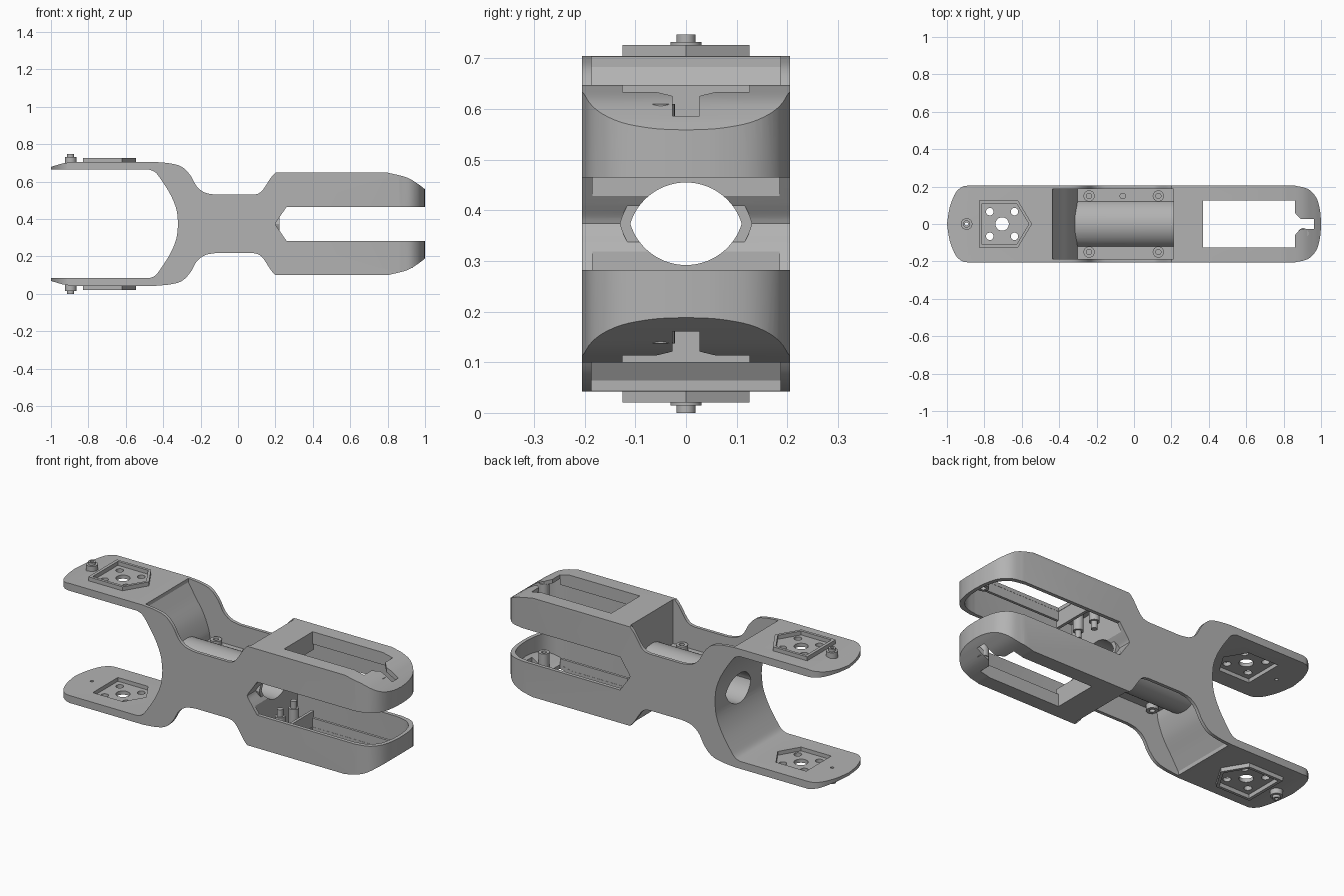
import bpy, bmesh, math
from mathutils import Vector

cube = bpy.data.objects.get("Cube")
if cube:
    bpy.data.objects.remove(cube)

MID = 0.3735      # height of the symmetry plane; heights below are relative to it
W = 0.205         # half width

grey = bpy.data.materials.new("satin grey")
grey.use_nodes = True
grey.diffuse_color = (0.45, 0.45, 0.45, 1)
grey.node_tree.nodes["Principled BSDF"].inputs["Base Color"].default_value = (0.45, 0.45, 0.45, 1)


def curve(pts, n=5):
    """Smooth run through a few points."""
    p = [Vector(q) for q in pts]
    p = [2 * p[0] - p[1]] + p + [2 * p[-1] - p[-2]]
    out = []
    for a, b, c, d in zip(p, p[1:], p[2:], p[3:]):
        for i in range(n):
            t = i / n
            v = b * 2 + (c - a) * t + (2 * a - 5 * b + 4 * c - d) * t**2 + (3 * b - a - 3 * c + d) * t**3
            out.append(tuple(v / 2))
    return out + [tuple(pts[-1])]


def prism(name, pts, axis, lo, hi, side=1):
    """Extrude a 2D outline along an axis; side -1 mirrors it below the middle."""
    def place(a, b, h):
        x, y, z = {"x": (h, a, b), "y": (a, h, b), "z": (a, b, h)}[axis]
        return x, y, MID + side * z
    bm = bmesh.new()
    low = [bm.verts.new(place(a, b, lo)) for a, b in pts]
    top = [bm.verts.new(place(a, b, hi)) for a, b in pts]
    bm.faces.new(low)
    bm.faces.new(top)
    for i in range(len(pts)):
        j = (i + 1) % len(pts)
        bm.faces.new((low[i], low[j], top[j], top[i]))
    bmesh.ops.recalc_face_normals(bm, faces=bm.faces)
    me = bpy.data.meshes.new(name)
    bm.to_mesh(me)
    bm.free()
    me.materials.append(grey)
    ob = bpy.data.objects.new(name, me)
    bpy.context.collection.objects.link(ob)
    return ob


def ring(x, y, r, n=24):
    return [(x + r * math.cos(2 * math.pi * i / n), y + r * math.sin(2 * math.pi * i / n)) for i in range(n)]


def rect(x0, x1, y0, y1):
    return [(x0, y0), (x1, y0), (x1, y1), (x0, y1)]


def combine(target, tool, op="DIFFERENCE"):
    mod = target.modifiers.new("cut", "BOOLEAN")
    mod.operation, mod.object, mod.solver = op, tool, "EXACT"
    bpy.context.view_layer.objects.active = target
    bpy.ops.object.modifier_apply(modifier=mod.name)
    bpy.data.objects.remove(tool)


def mirrored(half):
    """Close an outline by reflecting it in its second coordinate."""
    return half + [(a, -b) for a, b in reversed(half) if abs(b) > 1e-5]


def plan(inset):
    """Rounded outline seen from above."""
    left = curve([(-1, 0), (-0.985, 0.09), (-0.955, 0.165), (-0.92, 0.198), (-0.89, W)])
    right = curve([(0.86, W), (0.93, 0.187), (0.975, 0.14), (0.995, 0.07), (1, 0)])
    return [(a - math.copysign(inset, a), b * (W - inset) / W) for a, b in mirrored(left + right)]


def lens(r, drop):
    """Pointed oval: two arcs meeting at the sides."""
    e = math.acos(drop / r)
    arc = [(r * math.sin(-e + 2 * e * i / 32), r * math.cos(-e + 2 * e * i / 32) - drop) for i in range(33)]
    return arc + [(a, -b) for a, b in reversed(arc[1:-1])]


# Main double-fork body
mouth = curve([(-0.32, 0), (-0.33, 0.08), (-0.364, 0.162), (-0.417, 0.245), (-0.445, 0.278), (-0.475, 0.29)])
tip = [(-1, 0.29), (-1, 0.305), (-0.94, 0.323), (-0.89, 0.331)]
neck = curve([(-0.44, 0.331), (-0.36, 0.323), (-0.30, 0.305), (-0.255, 0.26), (-0.22, 0.20), (-0.176, 0.167), (-0.12, 0.156)])
shoulder = curve([(0.08, 0.156), (0.11, 0.163), (0.135, 0.185), (0.176, 0.247), (0.2, 0.274)])
nose = curve([(0.8, 0.274), (0.9, 0.249), (0.96, 0.215), (1, 0.185)])
slit = [(1, 0.0915), (0.26, 0.0915)] + curve([(0.225, 0.04), (0.207, 0.015), (0.2, 0)])
body = prism("fork_body", mirrored(mouth + tip + neck + shoulder + nose + slit), "y", -0.3, 0.3)
combine(body, prism("plan_cutter", plan(0), "z", -0.6, 0.6), "INTERSECT")

pentagon = [(-0.83, -0.125), (-0.62, -0.125), (-0.545, 0), (-0.62, 0.125), (-0.83, 0.125)]
inner_pentagon = [(-0.69 + (a + 0.69) * 0.88, b * 0.88) for a, b in pentagon]
boss_spots = [(x, y) for x in (-0.24, 0.13) for y in (-0.15, 0.15)]

for s in (1, -1):
    # Waist channel between thin side walls
    back = curve([(-0.435, 0.31), (-0.395, 0.245), (-0.342, 0.162), (-0.31, 0.08), (-0.302, 0.03)])
    combine(body, prism("channel", [(-0.435, 0.5)] + back + [(0.21, 0.03), (0.21, 0.5)], "y", -0.187, 0.187, s))
    # Hollow inside each prong
    inside = [(0.235, 0.03), (0.235, 0.254), (0.79, 0.254)]
    inside += curve([(0.88, 0.233), (0.95, 0.195), (0.985, 0.17)]) + [(0.985, 0.03)]
    hollow = prism("hollow", inside, "y", -0.3, 0.3, s)
    combine(hollow, prism("hollow_plan", plan(0.02), "z", -0.6, 0.6), "INTERSECT")
    combine(body, hollow)
    # Recess on the inner face of each arm
    combine(body, prism("pocket", inner_pentagon, "z", 0.2, 0.311, s))

# Battery-shaped opening with a keyhole notch, cut through both prongs
window = [(0.37, -0.125), (0.86, -0.125), (0.86, -0.06), (0.89, -0.027), (0.963, -0.027)]
combine(body, prism("window", mirrored(window), "z", -0.6, 0.6))

# Central cable tube
combine(body, prism("tube", lens(0.135, 0.0335), "x", -0.315, 0.222), "UNION")
combine(body, prism("bore", lens(0.115, 0.0335), "x", -0.6, 0.4))

# Mounting and pin holes through both arms
holes = [(-0.705, 0, 0.036), (-0.895, 0, 0.009)]
holes += [(-0.705 + i * 0.066, j * 0.066, 0.02) for i in (-1, 1) for j in (-1, 1)]
for x, y, r in holes:
    combine(body, prism("hole", ring(x, y, r), "z", -0.6, 0.6))

parts = [body]
for s, label in ((1, "upper"), (-1, "lower")):
    # Raised pentagon collar on the outside of the arm
    collar = prism(label + "_collar", pentagon, "z", 0.325, 0.353, s)
    combine(collar, prism("collar_cut", inner_pentagon, "z", 0.2, 0.5, s))
    # Stepped pivot pin
    base = prism(label + "_pin", ring(-0.895, 0, 0.031), "z", 0.32, 0.359, s)
    combine(base, prism("pin_tip", ring(-0.895, 0, 0.019), "z", 0.35, 0.3735, s), "UNION")
    combine(base, prism("pin_hole", ring(-0.895, 0, 0.009), "z", 0.2, 0.5, s))
    parts += [collar, base]
    # Screw bosses in the channel
    for x, y in boss_spots:
        boss = prism(label + "_screw_boss", ring(x, y, 0.03), "z", 0.02, 0.06, s)
        combine(boss, prism("screw_hole", ring(x, y, 0.014), "z", 0.045, 0.2, s))
        parts.append(boss)
    parts.append(prism(label + "_locating_peg", ring(-0.06, 0.15, 0.017), "z", 0.02, 0.045, s))
    # Ribs around the opening inside the prong
    for y in (-0.133, 0.133):
        parts.append(prism(label + "_rib", rect(0.355, 0.86, y - 0.007, y + 0.007), "z", 0.205, 0.26, s))
    parts.append(prism(label + "_end_rib", rect(0.352, 0.368, -0.14, 0.14), "z", 0.17, 0.26, s))
    # Standoffs inside the prong
    for x, y in ((0.3, -0.06), (0.3, 0.06)):
        parts.append(prism(label + "_standoff", ring(x, y, 0.026), "z", 0.14, 0.26, s))
        parts.append(prism(label + "_standoff_tip", ring(x, y, 0.016), "z", 0.10, 0.15, s))
    post = prism(label + "_end_post", ring(0.905, -0.05, 0.028), "z", 0.15, 0.236, s)
    combine(post, prism("post_hole", ring(0.905, -0.05, 0.013), "z", 0.1, 0.3, s))
    parts.append(post)

bpy.ops.object.select_all(action="DESELECT")
for ob in parts:
    ob.select_set(True)
bpy.context.view_layer.objects.active = body
bpy.ops.object.shade_smooth_by_angle(angle=math.radians(30))
